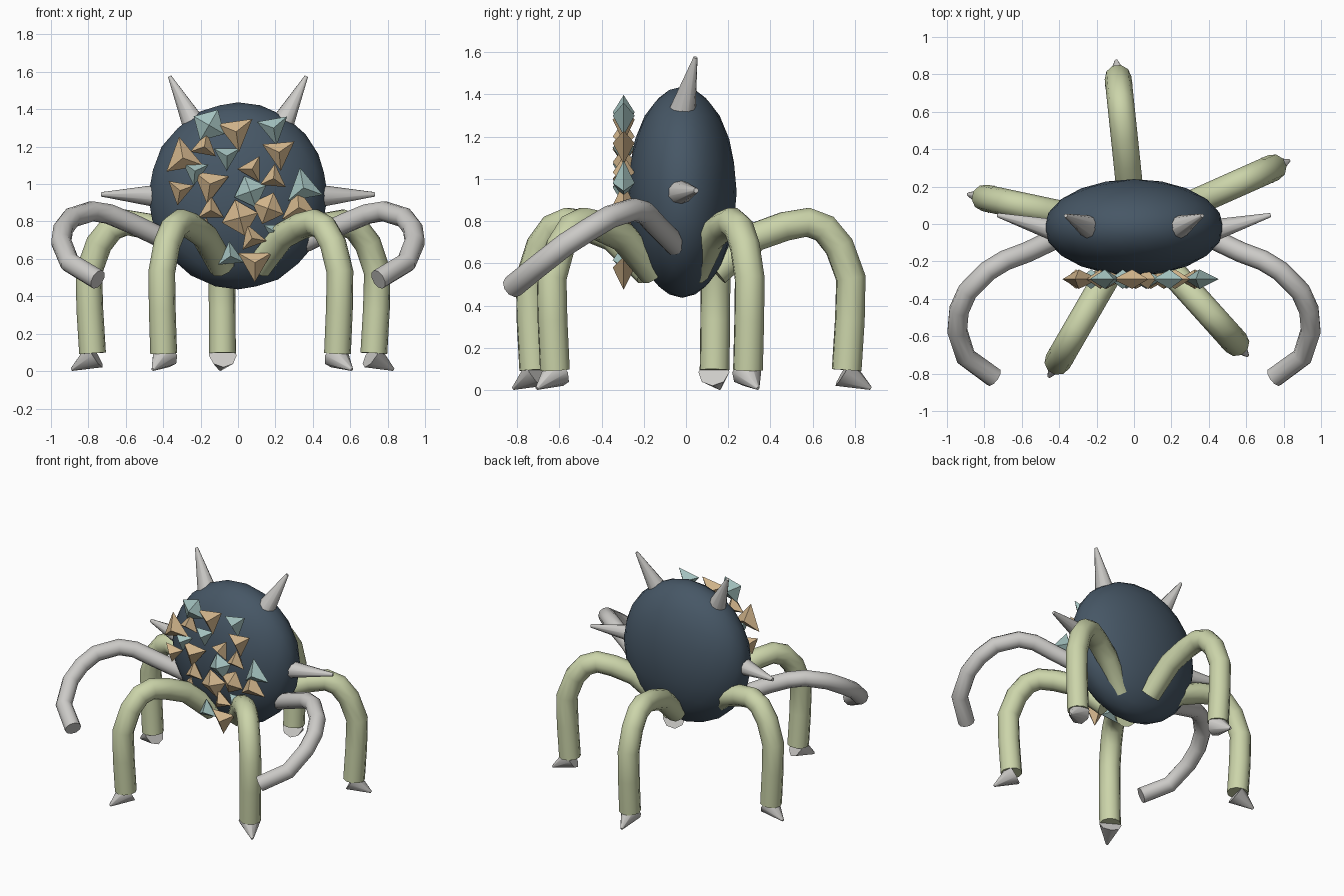
import bpy, bmesh, math
from mathutils import Vector

cube = bpy.data.objects.get("Cube")
if cube:
    bpy.data.objects.remove(cube, do_unlink=True)


def make_material(name, color):
    mat = bpy.data.materials.new(name)
    mat.use_nodes = True
    mat.diffuse_color = (*color, 1)
    mat.node_tree.nodes["Principled BSDF"].inputs["Base Color"].default_value = (*color, 1)
    return mat


SLATE = make_material("dark slate", (.062, .095, .132))
GREEN = make_material("pale green", (.60, .66, .40))
GREY = make_material("light grey", (.60, .59, .57))
TAN = make_material("tan crystal", (.64, .46, .26))
TEAL = make_material("teal crystal", (.37, .54, .52))


def finish(obj, name, mat, smooth=True):
    obj.name = name
    obj.data.materials.clear()
    obj.data.materials.append(mat)
    if smooth:
        bpy.ops.object.select_all(action='DESELECT')
        obj.select_set(True)
        bpy.context.view_layer.objects.active = obj
        bpy.ops.object.shade_smooth_by_angle(angle=math.radians(50))
    return obj


def cone(name, base, tip, r_base, r_tip, mat, sides=10):
    axis = Vector(tip) - Vector(base)
    bpy.ops.mesh.primitive_cone_add(
        vertices=sides, radius1=r_base, radius2=r_tip, depth=axis.length,
        location=(Vector(base) + Vector(tip)) / 2,
        rotation=axis.to_track_quat('Z', 'Y').to_euler())
    return finish(bpy.context.object, name, mat)


def tube(name, points, radius, mat):
    curve = bpy.data.curves.new(name, 'CURVE')
    curve.dimensions = '3D'
    curve.bevel_depth = radius
    curve.bevel_resolution = 3
    curve.use_fill_caps = True
    spline = curve.splines.new('POLY')
    spline.points.add(len(points) - 1)
    for point, co in zip(spline.points, points):
        point.co = (*co, 1)
    obj = bpy.data.objects.new(name, curve)
    bpy.context.collection.objects.link(obj)
    bpy.ops.object.select_all(action='DESELECT')
    obj.select_set(True)
    bpy.context.view_layer.objects.active = obj
    bpy.ops.object.convert(target='MESH')
    return finish(bpy.context.object, name, mat)


def crystal(name, x, z, size, sides, turn, mat):
    # flat bipyramid: an outline facing forward, with a front and a back apex
    bm = bmesh.new()
    front = bm.verts.new((0, -.052, 0))
    back = bm.verts.new((0, .052, 0))
    ring = []
    for i in range(sides):
        a = math.radians(turn) + math.tau * i / sides
        ring.append(bm.verts.new((size * math.cos(a), 0, size * math.sin(a))))
    for a, b in zip(ring, ring[1:] + ring[:1]):
        bm.faces.new((a, b, front))
        bm.faces.new((b, a, back))
    bmesh.ops.recalc_face_normals(bm, faces=bm.faces)
    mesh = bpy.data.meshes.new(name)
    bm.to_mesh(mesh)
    bm.free()
    obj = bpy.data.objects.new(name, mesh)
    obj.location = (x, -.295, z)
    bpy.context.collection.objects.link(obj)
    finish(obj, name, mat, smooth=False)


# Body
bpy.ops.mesh.primitive_ico_sphere_add(subdivisions=3, radius=1, location=(0, -.018, .937))
body = bpy.context.object
body.scale = (.48, .258, .5)
bpy.ops.object.transform_apply(location=False, rotation=False, scale=True)
finish(body, "body", SLATE)

# Five legs spread evenly, each ending in a claw
LEG_PATH = [(.17, .56), (.36, .725), (.50, .775), (.61, .795), (.69, .765),
            (.76, .68), (.815, .53), (.81, .33), (.795, .095)]
for i in range(5):
    angle = math.radians(24 + 72 * i)

    def place(r, z):
        return (r * math.cos(angle), r * math.sin(angle) - .03, z)

    tube(f"leg_{i + 1}", [place(r, z) for r, z in LEG_PATH], .072, GREEN)
    cone(f"claw_{i + 1}", place(.78, .085), place(.91, .008), .075, .008, GREY, 8)

# Paired arms and spikes
ARM_PATH = [(.36, -.05, .69), (.57, -.15, .79), (.69, -.195, .84), (.78, -.25, .855),
            (.89, -.36, .82), (.935, -.46, .76), (.945, -.57, .69), (.90, -.71, .58),
            (.75, -.82, .49)]
for side, s in (("left", 1), ("right", -1)):
    tube(f"{side}_arm", [(s * x, y, z) for x, y, z in ARM_PATH], .055, GREY)
    cone(f"{side}_top_spike", (s * .21, -.03, 1.27), (s * .365, .045, 1.575), .075, .01, GREY)
    cone(f"{side}_side_spike", (s * .40, -.04, .935), (s * .73, .048, .945), .066, .012, GREY)

# Crystals on the front: x, z, size, sides, turn
TEAL_SET = [(-.155, 1.315, .095, 4, 60), (.19, 1.3, .095, 3, 40), (-.06, 1.15, .08, 3, 270),
            (-.23, 1.07, .08, 3, 265), (.065, .96, .09, 4, 20), (.35, .98, .11, 3, 100),
            (-.04, .615, .08, 3, 95), (.19, .75, .06, 3, 30)]
TAN_SET = [(-.01, 1.28, .11, 3, 278), (-.18, 1.2, .08, 3, 200), (-.295, 1.14, .115, 3, 100),
           (.22, 1.17, .1, 3, 275), (.075, 1.08, .08, 3, 60), (-.31, .965, .08, 3, 20),
           (-.15, 1, .11, 3, 262), (.19, 1.03, .08, 3, 85), (.16, .87, .09, 4, 70),
           (.01, .82, .1, 4, 15), (-.19, .735, .09, 3, 75), (.325, .875, .11, 3, 95),
           (-.145, .86, .08, 3, 210), (.09, .58, .105, 3, 270), (.075, .71, .08, 3, 110)]
for name, mat, rows in (("teal_crystal", TEAL, TEAL_SET), ("tan_crystal", TAN, TAN_SET)):
    for i, row in enumerate(rows):
        crystal(f"{name}_{i + 1}", *row, mat)
